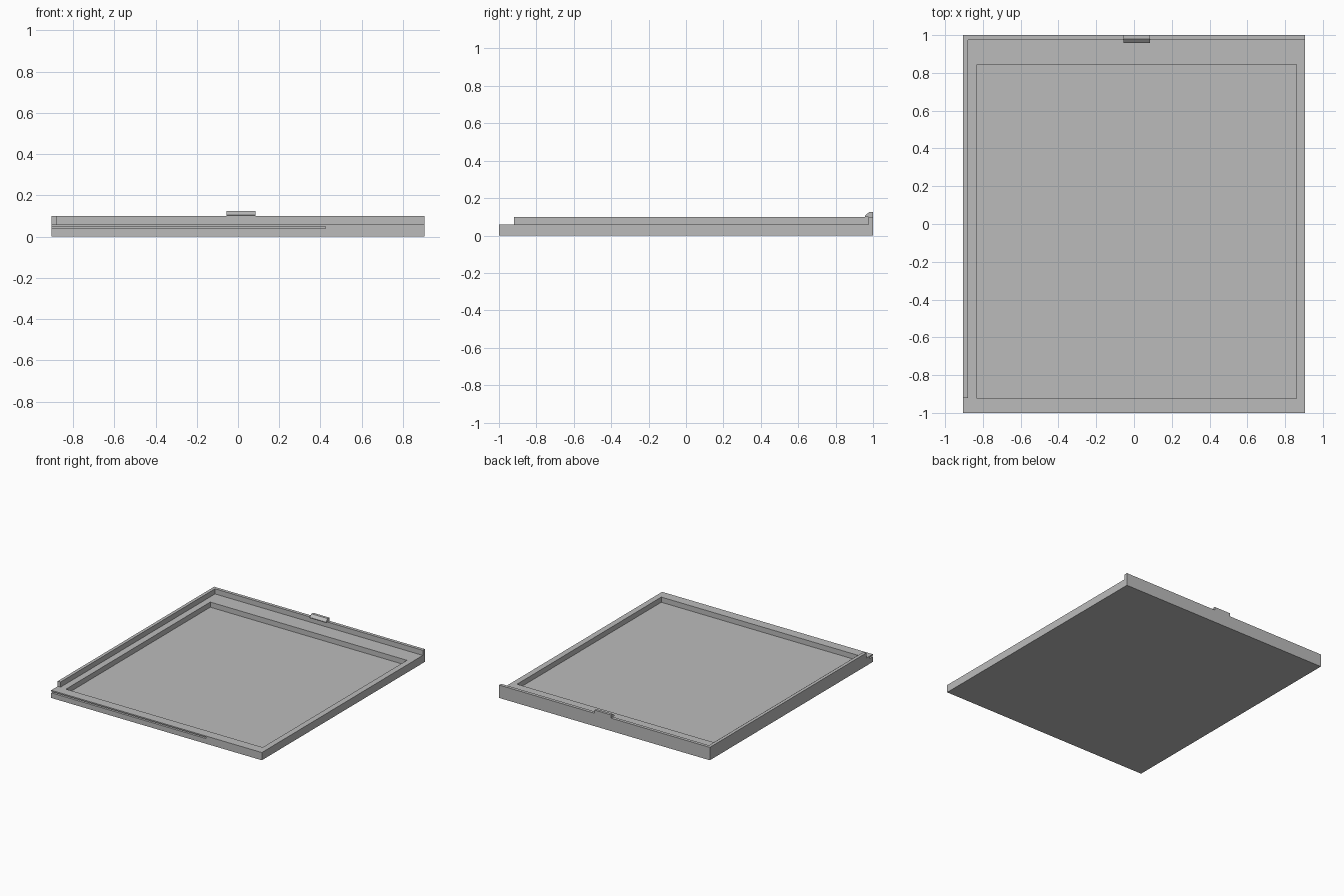
import bpy
import bmesh

default_cube = bpy.data.objects.get("Cube")
if default_cube:
    bpy.data.objects.remove(default_cube, do_unlink=True)

# Single flat colour
grey = bpy.data.materials.new("plain grey")
grey.use_nodes = True
colour = (0.5, 0.5, 0.5, 1)
grey.diffuse_color = colour
grey.node_tree.nodes["Principled BSDF"].inputs["Base Color"].default_value = colour


def prism(name, profile, x0, x1):
    """Extrude a (y, z) profile along x."""
    bm = bmesh.new()
    face = bm.faces.new([bm.verts.new((x0, y, z)) for y, z in profile])
    extruded = bmesh.ops.extrude_face_region(bm, geom=[face])["geom"]
    moved = [v for v in extruded if isinstance(v, bmesh.types.BMVert)]
    bmesh.ops.translate(bm, verts=moved, vec=(x1 - x0, 0, 0))
    bmesh.ops.recalc_face_normals(bm, faces=bm.faces)
    mesh = bpy.data.meshes.new(name)
    bm.to_mesh(mesh)
    bm.free()
    mesh.materials.append(grey)
    obj = bpy.data.objects.new(name, mesh)
    bpy.context.collection.objects.link(obj)
    return obj


def box(name, x, y, z):
    profile = [(y[0], z[0]), (y[1], z[0]), (y[1], z[1]), (y[0], z[1])]
    return prism(name, profile, *x)


def cut(target, cutter):
    cutter.hide_render = True
    mod = target.modifiers.new("cut", 'BOOLEAN')
    mod.operation = 'DIFFERENCE'
    mod.solver = 'EXACT'
    mod.object = cutter
    bpy.context.view_layer.objects.active = target
    bpy.ops.object.modifier_apply(modifier=mod.name)
    bpy.data.objects.remove(cutter, do_unlink=True)


HALF_X = 0.905   # half width
RIM = 0.06       # top of the ledge
WALL = 0.10      # top of the raised walls

# Tray block, cut down to leave raised walls at the back and one side
tray = box("tray", (-HALF_X, HALF_X), (-1, 1), (0, WALL))
cut(tray, box("ledge_cutter", (-0.88, 1.2), (-1.2, 0.975), (RIM, 0.3)))
cut(tray, box("front_step_cutter", (-1.2, 1.2), (-1.2, -0.92), (RIM, 0.3)))

# Shallow pocket and the thin groove along the front face
cut(tray, box("pocket_cutter", (-0.83, 0.86), (-0.925, 0.845), (0.02, 0.3)))
cut(tray, box("groove_cutter", (-1.2, 0.425), (-1.2, -0.96), (0.04, 0.05)))

# Sloped catch on top of the back wall
prism("catch", [(0.957, WALL), (0.957, 0.106), (0.979, 0.125),
                (1, 0.125), (1, WALL)], -0.055, 0.085)
